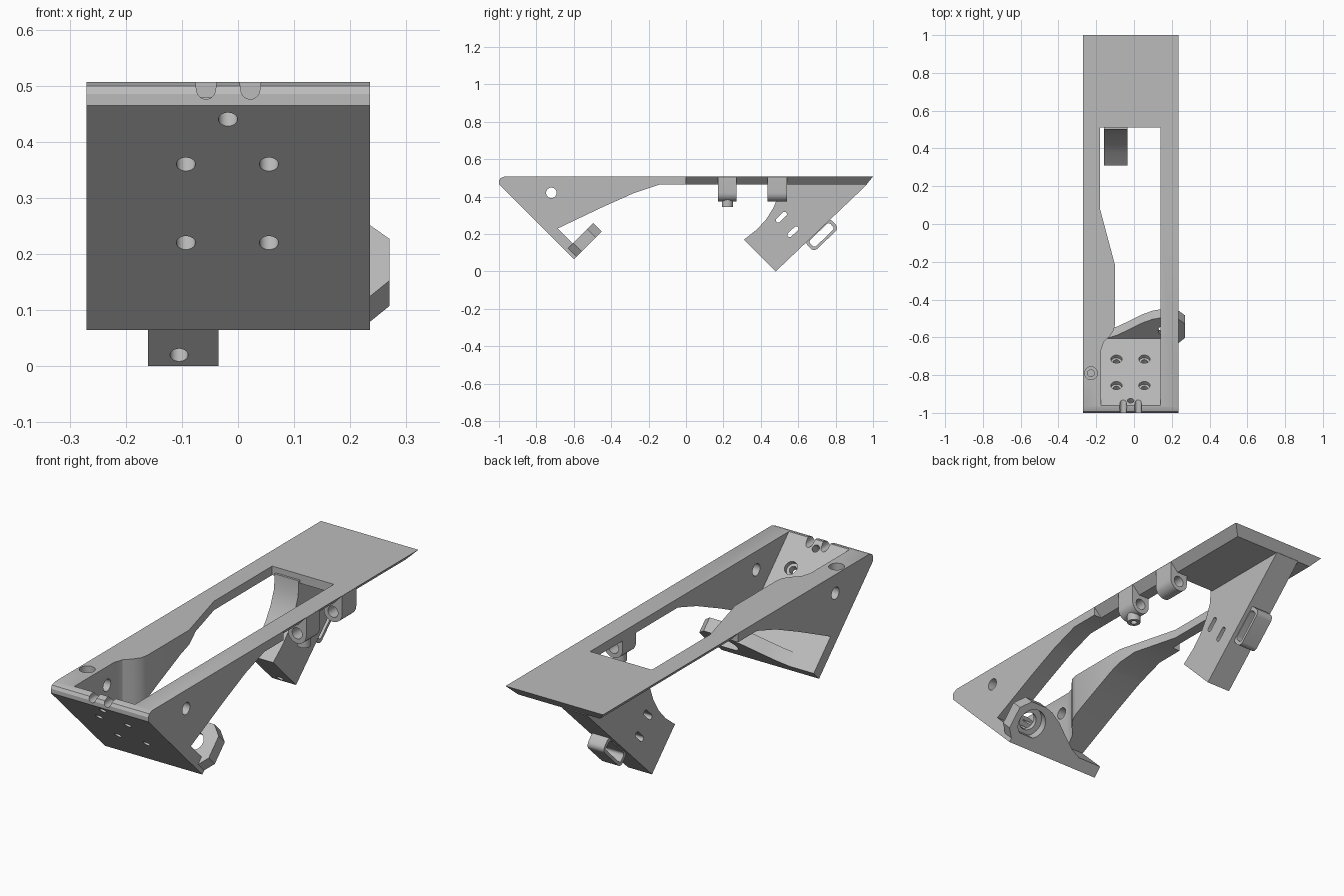
import bpy, bmesh, math
from mathutils import Vector

cube = bpy.data.objects.get("Cube")
if cube:
    bpy.data.objects.remove(cube, do_unlink=True)

grey = bpy.data.materials.new("plain_grey")
grey.use_nodes = True
COLOUR = (0.5, 0.5, 0.5, 1)
grey.diffuse_color = COLOUR
grey.node_tree.nodes["Principled BSDF"].inputs["Base Color"].default_value = COLOUR

X, Y, Z = Vector((1, 0, 0)), Vector((0, 1, 0)), Vector((0, 0, 1))
IN = (Y + Z).normalized()      # inward normal of the sloping front plate
UP = (Z - Y).normalized()      # uphill direction along that plate
LEFT, RIGHT, TOP = -0.27, 0.235, 0.507


def prism(name, pts, u, v, w, start, depth, origin=(0, 0, 0)):
    """Extrude a 2D outline laid out on axes u, v along w."""
    bm = bmesh.new()
    o = Vector(origin) + w * start
    face = bm.faces.new([bm.verts.new(o + u * a + v * b) for a, b in pts])
    new = bmesh.ops.extrude_face_region(bm, geom=[face])["geom"]
    bmesh.ops.translate(bm, verts=[g for g in new if isinstance(g, bmesh.types.BMVert)], vec=w * depth)
    bmesh.ops.recalc_face_normals(bm, faces=bm.faces)
    mesh = bpy.data.meshes.new(name)
    bm.to_mesh(mesh)
    bm.free()
    mesh.materials.append(grey)
    ob = bpy.data.objects.new(name, mesh)
    bpy.context.collection.objects.link(ob)
    return ob


def side(name, pts, x0, x1):
    return prism(name, pts, Y, Z, X, x0, x1 - x0)


def arc(cx, cy, r, a0, a1, n):
    return [(cx + r * math.cos(math.radians(a0 + (a1 - a0) * i / n)),
             cy + r * math.sin(math.radians(a0 + (a1 - a0) * i / n))) for i in range(n + 1)]


def cylinder(name, centre, axis, r, start, depth):
    u = axis.orthogonal().normalized()
    return prism(name, arc(0, 0, r, 0, 348.75, 31), u, axis.cross(u), axis, start, depth, centre)


def rounded_bar(length, width, r):
    pts = []
    for k, (sx, sy) in enumerate([(1, 1), (-1, 1), (-1, -1), (1, -1)]):
        pts += arc(sx * (length / 2 - r), sy * (width / 2 - r), r, 90 * k, 90 * k + 90, 5)
    return pts


def cut(ob, *cutters, op="DIFFERENCE"):
    for c in cutters:
        m = ob.modifiers.new("cut", "BOOLEAN")
        m.operation, m.solver, m.object = op, "EXACT", c
        dg = bpy.context.evaluated_depsgraph_get()
        mesh = bpy.data.meshes.new_from_object(ob.evaluated_get(dg))
        ob.modifiers.clear()
        ob.data = mesh
        bpy.data.objects.remove(c, do_unlink=True)


def window():
    """Long opening, widened and narrowed by the bulge of the left wall."""
    plan = [(-0.175, -1.2), (0.14, -1.2), (0.14, 0.51), (-0.18, 0.51), (-0.18, 0.08),
            (-0.1, -0.22), (-0.1, -0.53), (-0.108, -0.565), (-0.13, -0.595),
            (-0.16, -0.625), (-0.175, -0.67)]
    opening = prism("opening_cutter", plan, X, Y, Z, -0.2, 1.2)
    behind = side("behind_plate", [(-1.145, 0.69), (0.9, 0.69), (0.9, -0.1), (-0.355, -0.1)], -0.5, 0.5)
    cut(opening, behind, op="INTERSECT")
    return opening


# Front half: sloping plate with both tapering walls
front = side("front_plate_and_walls", [
    (-1, 0.465), (-1, 0.485), (-0.992, 0.499), (-0.97, TOP), (0, TOP), (0, 0.465), (-0.14, 0.465),
    (-0.28, 0.418), (-0.45, 0.342), (-0.685, 0.23), (-0.56, 0.105), (-0.6, 0.065)], LEFT, RIGHT)
cut(front, window())
holes = [(x, z) for x in (-0.093, 0.055) for z in (0.22, 0.36)]
for x, z in holes + [(-0.018, 0.44)]:
    cut(front, cylinder("hole", (x, -0.535 - z, z), IN, 0.017, -0.05, 0.14))
for x, z in holes:
    cut(front, cylinder("counterbore", (x, -0.535 - z, z), IN, 0.03, 0.035, 0.06))
for x in (-0.057, 0.022):
    notch = arc(x, 0.493, 0.017, 180, 360, 10) + [(x + 0.022, 0.53), (x - 0.022, 0.53)]
    cut(front, prism("notch", notch, X, Z, Y, -1.05, 0.12))
cut(front, cylinder("cross_hole", (0, -0.72, 0.42), X, 0.028, -0.5, 1),
    cylinder("pocket", (-0.228, -0.79, TOP), Z, 0.034, -0.05, 0.1),
    cylinder("pocket_hole", (-0.228, -0.79, TOP), Z, 0.018, -0.13, 0.2))

# Rear deck with undercut outer edges
deck = prism("rear_deck", [(LEFT, 0), (RIGHT, 0), (RIGHT, 1), (LEFT, 1)], X, Y, Z, 0.465, TOP - 0.465)
for v in deck.data.vertices:
    if v.co.z < 0.48:
        v.co.x += 0.04 if v.co.x < 0 else -0.04
        if v.co.y > 0.5:
            v.co.y -= 0.035
cut(deck, window())

# Foot flange with ring at the lower edge of the front plate
flange = prism("ring_flange", [
    (-0.2, 0.0), (-0.16, 0.05), (-0.09, 0.08), (-0.03, 0.12), (0.04, 0.17), (0.1, 0.2), (0.14, 0.21),
    (0.225, 0.21), (0.27, 0.165), (0.27, 0.06), (0.235, 0.02), (0.235, 0.0)],
    X, IN, UP, 0, 0.064, (0, -0.6, 0.065))
ring = Vector((0.17, -0.6, 0.065)) + IN * 0.115
cut(flange, cylinder("ring_bore", ring, UP, 0.042, -0.1, 0.3),
    cylinder("ring_counterbore", ring, UP, 0.07, -0.1, 0.14))

# Rear leg with slots and an angled bore
leg = side("rear_leg", [
    (0.48, 0), (0.968, 0.465), (0.96, 0.48), (0.5, 0.48), (0.495, 0.41), (0.47, 0.345),
    (0.43, 0.28), (0.38, 0.225), (0.31, 0.17)], -0.16, -0.035)
ALONG = Vector((0, 0.72, 0.69)).normalized()
ACROSS = X.cross(ALONG)
for y, z in ((0.51, 0.29), (0.572, 0.212)):
    cut(leg, prism("slot", rounded_bar(0.072, 0.025, 0.012), ALONG, ACROSS, X, -0.3, 0.4, (0, y, z)))
cut(leg, cylinder("leg_bore", (-0.105, 0.46, 0.02), IN, 0.016, -0.05, 0.15))

# Strap loop on the back of the leg
centre = (0, 0.725, 0.195)
loop = prism("strap_loop", rounded_bar(0.185, 0.075, 0.025), ALONG, ACROSS, X, -0.14, 0.085, centre)
cut(loop, prism("loop_hole", rounded_bar(0.15, 0.046, 0.014), ALONG, ACROSS, X, -0.3, 0.4, centre))

# Lugs under the right rail
mid, half = (0.14 + RIGHT) / 2, (RIGHT - 0.14) / 2
for name, y, depth in (("front_lug", 0.17, 0.1), ("rear_lug", 0.435, 0.105)):
    outline = arc(mid, 0.42, half, 180, 360, 16) + [(RIGHT, TOP - 0.001), (0.14, TOP - 0.001)]
    lug = prism(name, outline, X, Z, Y, y, depth)
    cut(lug, cylinder("lug_hole", (mid, 0, 0.42), Y, 0.026, 0.1, 0.6))
nub = cylinder("lug_nub", (mid, 0.222, 0.345), Z, 0.03, 0, 0.045)
cut(nub, cylinder("nub_hole", (mid, 0.222, 0.345), Z, 0.014, -0.02, 0.1))

# Smooth the round parts, keep the edges sharp
bpy.ops.object.select_all(action="DESELECT")
for ob in bpy.context.collection.objects:
    if ob.type == "MESH" and grey.name in ob.data.materials:
        ob.select_set(True)
        bpy.context.view_layer.objects.active = ob
bpy.ops.object.shade_smooth_by_angle(angle=math.radians(25))
